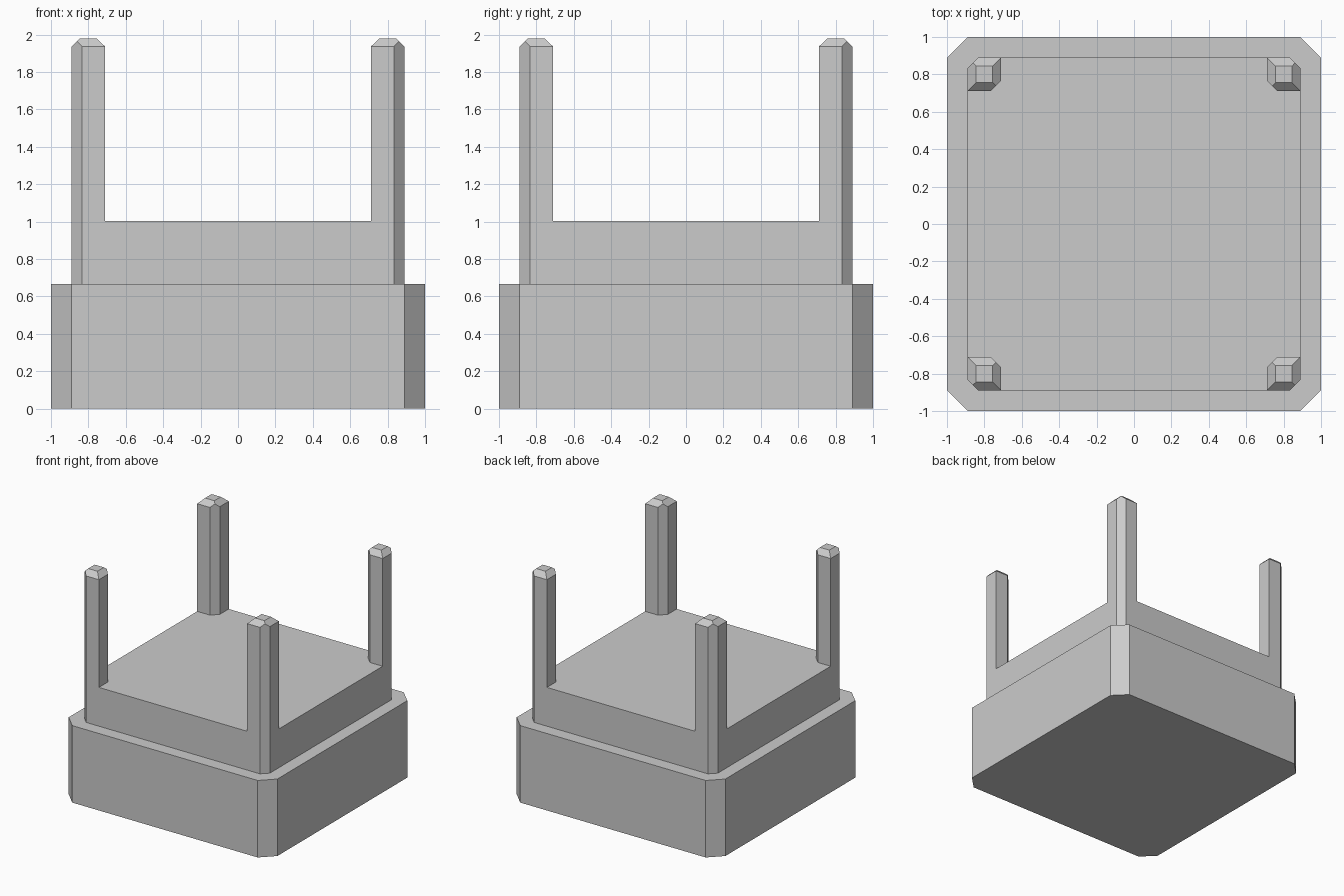
import bpy, bmesh
from mathutils import Vector

if "Cube" in bpy.data.objects:
    bpy.data.objects.remove(bpy.data.objects["Cube"])


def finish(bm, name):
    bmesh.ops.recalc_face_normals(bm, faces=bm.faces)
    mesh = bpy.data.meshes.new(name)
    bm.to_mesh(mesh)
    bm.free()
    obj = bpy.data.objects.new(name, mesh)
    bpy.context.collection.objects.link(obj)
    return obj


def chamfered_block(name, half, cut, z0, z1):
    """Square block with its four upright corners cut at 45 degrees."""
    bm = bmesh.new()
    h, c = half, half - cut
    outline = [(c, -h), (h, -c), (h, c), (c, h), (-c, h), (-h, c), (-h, -c), (-c, -h)]
    face = bm.faces.new([bm.verts.new((x, y, z0)) for x, y in outline])
    top = bmesh.ops.extrude_face_region(bm, geom=[face], use_keep_orig=True)["geom"]
    bmesh.ops.translate(bm, vec=(0, 0, z1 - z0),
                        verts=[v for v in top if isinstance(v, bmesh.types.BMVert)])
    return finish(bm, name)


def post(name, sx, sy):
    """Square post with a sloped cap, cut on its outer and inner corners."""
    mid, half, tip, cut = 0.8, 0.089, 0.0445, 0.0555
    bm = bmesh.new()
    rings = []
    for z, r in ((1.0, half), (1.936, half), (1.98, tip)):
        rings.append([bm.verts.new((sx * mid + dx * r, sy * mid + dy * r, z))
                      for dx, dy in ((-1, -1), (1, -1), (1, 1), (-1, 1))])
    for a, b in zip(rings, rings[1:]):
        for i in range(4):
            j = (i + 1) % 4
            bm.faces.new((a[i], a[j], b[j], b[i]))
    bm.faces.new(rings[0])
    bm.faces.new(rings[-1])
    for d in (1, -1):
        normal = Vector((sx * d, sy * d, 0))
        point = Vector((sx * (mid + d * (half - cut / 2)),
                        sy * (mid + d * (half - cut / 2)), 0))
        cutres = bmesh.ops.bisect_plane(bm, geom=bm.verts[:] + bm.edges[:] + bm.faces[:],
                                        plane_co=point, plane_no=normal, clear_outer=True)
        edges = [e for e in cutres["geom_cut"] if isinstance(e, bmesh.types.BMEdge)]
        bmesh.ops.contextual_create(bm, geom=edges)
    # Open underside where the post meets the slab
    bm.normal_update()
    under = [f for f in bm.faces if all(v.co.z < 1.001 for v in f.verts)]
    bmesh.ops.delete(bm, geom=under, context="FACES")
    return finish(bm, name)


# Wide base and the smaller slab on it
chamfered_block("base", 1.0, 0.111, 0.0, 0.667)
chamfered_block("upper_slab", 0.889, 0.0555, 0.667, 1.003)

# Four corner posts
for side, sx in (("left", -1), ("right", 1)):
    for end, sy in (("front", -1), ("back", 1)):
        post(f"{end}_{side}_post", sx, sy)
